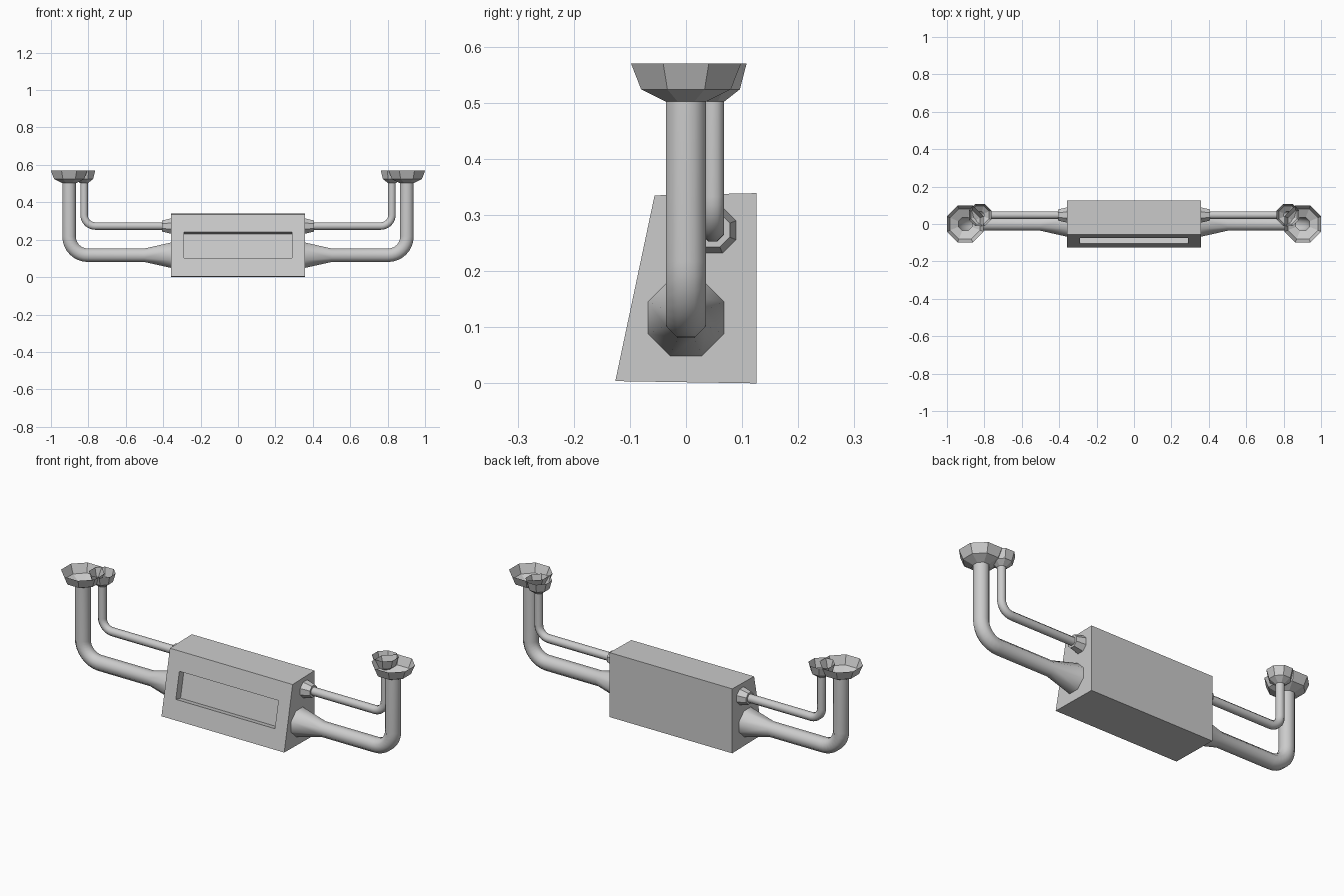
import bpy, bmesh, math
from mathutils import Vector

if "Cube" in bpy.data.objects:
    bpy.data.objects.remove(bpy.data.objects["Cube"])


def make_object(name, bm):
    mesh = bpy.data.meshes.new(name)
    bm.to_mesh(mesh)
    bm.free()
    obj = bpy.data.objects.new(name, mesh)
    bpy.context.collection.objects.link(obj)
    return obj


def mirrored_pipe(name, y, x_up, z_low, bend, r, collar, cup):
    """Octagonal pipe: collar at the body, quarter bend, flared cup on top."""
    # each ring: centre x, centre z, direction angle, apothem, smooth up to next ring
    rings = [(x, z_low, 0, rad, sm) for x, rad, sm in collar]
    steps = 8
    for i in range(steps + 1):
        a = math.pi / 2 * i / steps
        rings.append((x_up - bend + bend * math.sin(a),
                      z_low + bend - bend * math.cos(a), a, r, True))
    rings += [(x_up, z, math.pi / 2, rad, sm) for z, rad, sm in cup]

    bm = bmesh.new()
    loops = []
    for x, z, a, rad, _ in rings:
        n = Vector((-math.sin(a), 0, math.cos(a)))
        big = rad / math.cos(math.pi / 8)
        loop = []
        for k in range(8):
            t = math.pi / 8 + k * math.pi / 4
            p = Vector((x, y + big * math.cos(t), z)) + n * big * math.sin(t)
            loop.append(bm.verts.new(p))
        loops.append(loop)
    for i in range(len(loops) - 1):
        for k in range(8):
            j = (k + 1) % 8
            f = bm.faces.new((loops[i][k], loops[i][j],
                              loops[i + 1][j], loops[i + 1][k]))
            f.smooth = rings[i][4]
    bmesh.ops.recalc_face_normals(bm, faces=bm.faces)
    obj = make_object(name, bm)
    obj.modifiers.new("mirror", 'MIRROR').use_axis = (True, False, False)
    return obj


# Body: sloped-front box with a recessed window
HALF = 0.357
profile = [(-0.126, 0.004), (0.126, 0.0), (0.126, 0.339), (-0.056, 0.335)]
bm = bmesh.new()
left = bm.faces.new([bm.verts.new((-HALF, y, z)) for y, z in profile])
ext = bmesh.ops.extrude_face_region(bm, geom=[left], use_keep_orig=True)
bmesh.ops.translate(bm, vec=(2 * HALF, 0, 0),
                    verts=[v for v in ext["geom"] if isinstance(v, bmesh.types.BMVert)])
bmesh.ops.recalc_face_normals(bm, faces=bm.faces)
front = min(bm.faces, key=lambda f: f.calc_center_median().y)
bmesh.ops.inset_individual(bm, faces=[front], thickness=0.05)
for v in front.verts:
    z = 0.24 if v.co.z > 0.17 else 0.103
    v.co = (math.copysign(0.288, v.co.x), -0.126 + 0.07 * (z - 0.004) / 0.331, z)
front.normal_update()
inward = -front.normal * 0.04
floor = bmesh.ops.extrude_discrete_faces(bm, faces=[front])["faces"][0]
bmesh.ops.translate(bm, vec=inward, verts=floor.verts)
make_object("body", bm)

# Large lower pipes with long cone at the body and wide cup
mirrored_pipe("large_pipe", 0.0, 0.903, 0.117, 0.1, 0.036,
              [(HALF, 0.068, True), (0.5, 0.036, True)],
              [(0.502, 0.036, False), (0.524, 0.08, False), (0.57, 0.098, False)])

# Small upper pipes with short stepped collar and narrow cup
mirrored_pipe("small_pipe", 0.048, 0.823, 0.273, 0.06, 0.02,
              [(HALF, 0.041, False), (0.405, 0.03, False), (0.405, 0.02, True)],
              [(0.502, 0.02, False), (0.524, 0.048, False), (0.57, 0.06, False)])
